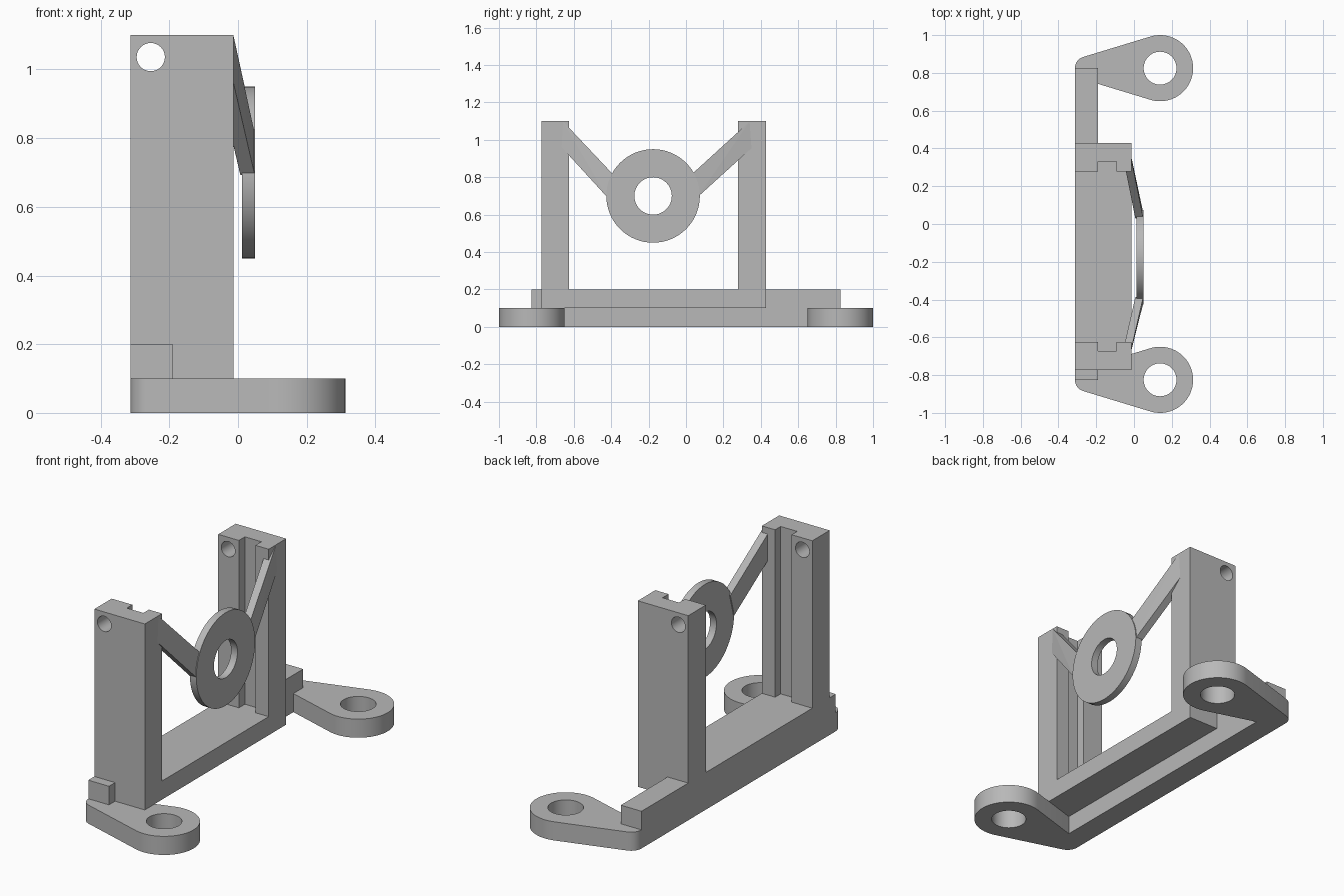
import bpy, bmesh, math
from mathutils import Vector, Matrix

if "Cube" in bpy.data.objects:
    bpy.data.objects.remove(bpy.data.objects["Cube"], do_unlink=True)

grey = bpy.data.materials.new("plain grey")
grey.use_nodes = True
grey.diffuse_color = (0.48, 0.48, 0.48, 1)
grey.node_tree.nodes["Principled BSDF"].inputs["Base Color"].default_value = grey.diffuse_color


def finish(bm, name):
    bmesh.ops.recalc_face_normals(bm, faces=bm.faces)
    mesh = bpy.data.meshes.new(name)
    bm.to_mesh(mesh)
    bm.free()
    mesh.materials.append(grey)
    obj = bpy.data.objects.new(name, mesh)
    bpy.context.collection.objects.link(obj)
    return obj


def prism(name, outline, z0, z1):
    """Extrude a flat xy outline between two heights."""
    bm = bmesh.new()
    face = bm.faces.new([bm.verts.new((x, y, z0)) for x, y in outline])
    extruded = bmesh.ops.extrude_face_region(bm, geom=[face])["geom"]
    top = [v for v in extruded if isinstance(v, bmesh.types.BMVert)]
    bmesh.ops.translate(bm, verts=top, vec=(0, 0, z1 - z0))
    return finish(bm, name)


def box(name, x, y, z):
    return prism(name, [(x[0], y[0]), (x[1], y[0]), (x[1], y[1]), (x[0], y[1])], *z)


def cylinder(name, center, radius, depth, axis):
    bm = bmesh.new()
    turn = Vector((0, 0, 1)).rotation_difference(Vector(axis)).to_matrix().to_4x4()
    bmesh.ops.create_cone(bm, cap_ends=True, segments=64, radius1=radius, radius2=radius,
                          depth=depth, matrix=Matrix.Translation(center) @ turn)
    return finish(bm, name)


def select(obj):
    bpy.ops.object.select_all(action="DESELECT")
    obj.select_set(True)
    bpy.context.view_layer.objects.active = obj


def drill(obj, center, radius, axis):
    """Cut a round through hole and keep its wall smooth."""
    cutter = cylinder("drill_cutter", center, radius, 0.5, axis)
    mod = obj.modifiers.new("hole", "BOOLEAN")
    mod.operation, mod.solver, mod.object = "DIFFERENCE", "EXACT", cutter
    select(obj)
    bpy.ops.object.modifier_apply(modifier=mod.name)
    bpy.data.objects.remove(cutter, do_unlink=True)
    select(obj)
    bpy.ops.object.shade_smooth_by_angle(angle=math.radians(30))


def arc(cx, cy, r, start, end, steps):
    return [(cx + r * math.cos(start + (end - start) * i / steps),
             cy + r * math.sin(start + (end - start) * i / steps)) for i in range(steps + 1)]


BACK, FRONT, RAIL = -0.313, -0.013, -0.19

# Back rail and sill between the posts
box("back_rail", (BACK, RAIL), (-0.825, 0.825), (0, 0.2))
box("sill", (BACK, FRONT), (-0.7, 0.36), (0.1, 0.2))

# Teardrop mounting ears, one at each end of the rail
big, small, ear_x, tip_x = 0.175, 0.062, 0.138, -0.251
lean = math.acos((big - small) / (ear_x - tip_x))
for side, label in ((1, "rear"), (-1, "front")):
    cy = side * 0.825
    outline = arc(ear_x, cy, big, lean - math.pi, math.pi - lean, 48)
    outline += arc(tip_x, cy, small, math.pi - lean, math.pi + lean, 16)
    ear = prism(label + "_mounting_ear", outline, 0, 0.1)
    drill(ear, (ear_x, cy, 0.05), 0.087, (0, 0, 1))

# Grooved posts with a cross hole near the top
for label, inner, outer, floor in (("rear", 0.279, 0.428, 0.33),
                                   ("front", -0.626, -0.773, -0.673)):
    outline = [(BACK, outer), (FRONT, outer), (FRONT, inner), (-0.092, inner),
               (-0.092, floor), (RAIL, floor), (RAIL, inner), (BACK, inner)]
    post = prism(label + "_post", outline, 0.1, 1.1)
    drill(post, (-0.254, (inner + outer) / 2, 1.036), 0.041, (0, 1, 0))

# Ring held between the posts
ring = cylinder("ring", (0.031, -0.176, 0.7), 0.25, 0.038, (1, 0, 0))
drill(ring, (0.031, -0.176, 0.7), 0.1, (1, 0, 0))

# Slanted arms: outer face corners (y, z) from post to ring, given depth along x
arms = {"rear_arm": [(0.34, 1.098), (0.35, 0.955), (0.06, 0.692), (0.03, 0.815)],
        "front_arm": [(-0.657, 1.098), (-0.665, 0.96), (-0.42, 0.692), (-0.387, 0.812)]}
for name, corners in arms.items():
    bm = bmesh.new()
    for depth in (0, 0.042):
        for x, (y, z) in zip((FRONT, FRONT, 0.049, 0.049), corners):
            bm.verts.new((x - depth, y, z))
    bmesh.ops.convex_hull(bm, input=bm.verts)
    finish(bm, name)
